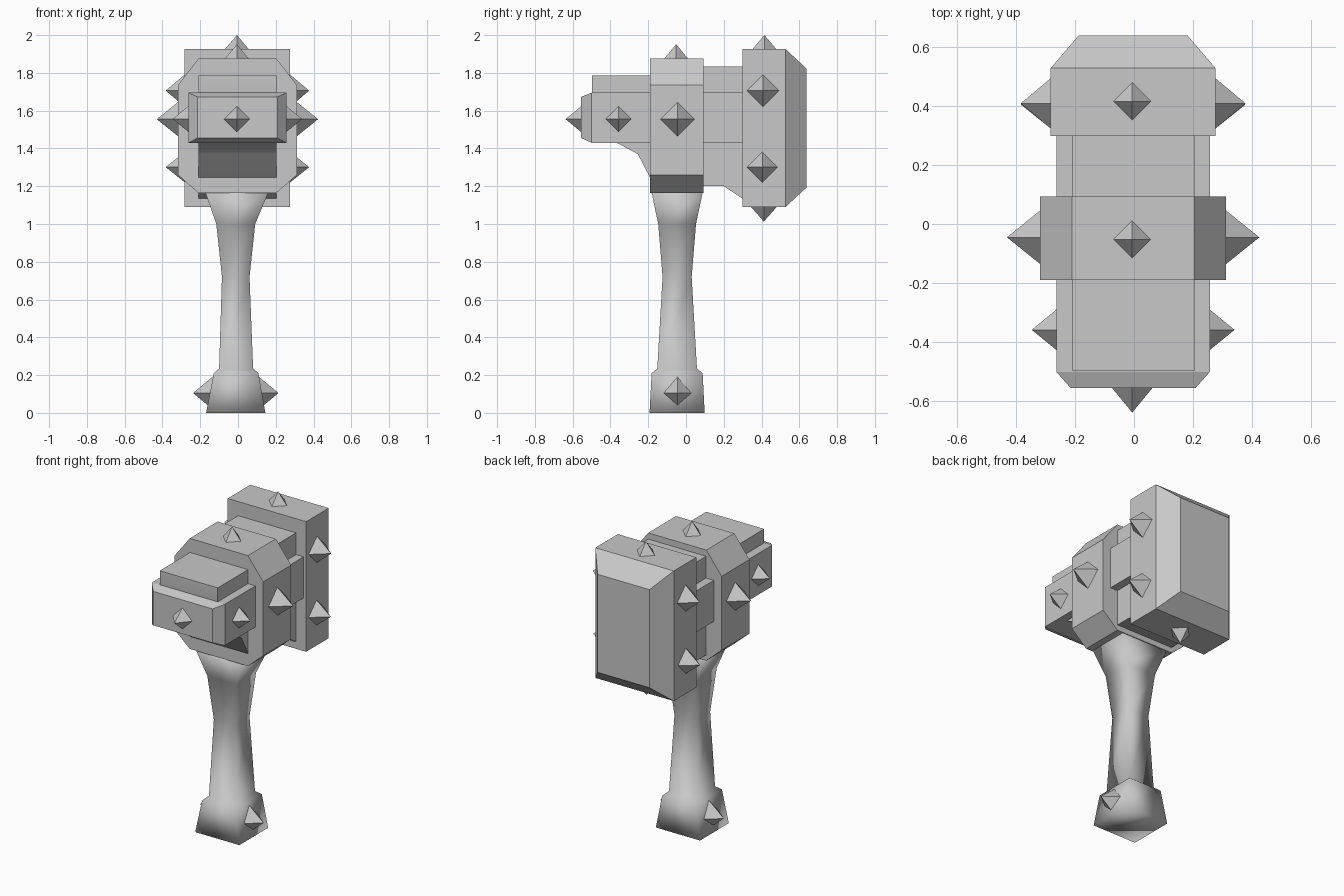
import bpy
import bmesh
from mathutils import Vector, Matrix

cube = bpy.data.objects.get("Cube")
if cube:
    bpy.data.objects.remove(cube, do_unlink=True)

# One stone grey for everything
GREY = (0.58, 0.58, 0.58, 1)
stone = bpy.data.materials.new("stone_grey")
stone.use_nodes = True
stone.diffuse_color = GREY
stone.node_tree.nodes["Principled BSDF"].inputs["Base Color"].default_value = GREY


def finish(name, bm):
    bmesh.ops.recalc_face_normals(bm, faces=bm.faces)
    mesh = bpy.data.meshes.new(name)
    bm.to_mesh(mesh)
    bm.free()
    mesh.materials.append(stone)
    obj = bpy.data.objects.new(name, mesh)
    bpy.context.collection.objects.link(obj)
    return obj


def loft(name, rings):
    """Skin a row of equal rings and cap both ends."""
    bm = bmesh.new()
    rows = [[bm.verts.new(p) for p in ring] for ring in rings]
    n = len(rows[0])
    for a, b in zip(rows, rows[1:]):
        for i in range(n):
            j = (i + 1) % n
            bm.faces.new((a[i], a[j], b[j], b[i]))
    bm.faces.new(rows[0])
    bm.faces.new(rows[-1])
    return finish(name, bm)


def upright(y, half, low, high):
    """Rectangle facing along y."""
    c = MID
    return [(c - half, y, low), (c + half, y, low), (c + half, y, high), (c - half, y, high)]


def spike(name, tip, direction, height, radius, sink=0.03):
    """Four-sided pyramid whose base is sunk into its surface."""
    d = Vector(direction)
    depth = height + sink
    r = radius * depth / height
    bm = bmesh.new()
    place = Matrix.Translation(Vector(tip) - d * depth / 2) @ d.to_track_quat('Z', 'Y').to_matrix().to_4x4()
    bmesh.ops.create_cone(bm, cap_ends=True, segments=4, radius1=r, radius2=0,
                          depth=depth, matrix=place)
    return finish(name, bm)


MID = -0.003

# Square, softly shaded handle with flared pommel: z, centre x, half x, half y
handle_steps = [
    (0.0, -0.012, 0.157, 0.146), (0.21, -0.01, 0.118, 0.135),
    (0.235, -0.01, 0.09, 0.105), (0.72, -0.012, 0.073, 0.077),
    (1.0, -0.012, 0.103, 0.1), (1.17, -0.006, 0.168, 0.136),
]
HY = -0.047
handle = loft("handle", [
    [(c - a, HY - b, z), (c + a, HY - b, z), (c + a, HY + b, z), (c - a, HY + b, z)]
    for z, c, a, b in handle_steps])
for poly in handle.data.polygons:
    poly.use_smooth = True

# Narrow core running the length of the head, with a curved throat
core_profile = [
    (-0.497, 1.46), (-0.497, 1.785), (-0.1, 1.785), (-0.1, 1.835), (0.32, 1.835),
    (0.32, 1.12), (0.2, 1.2), (-0.1, 1.2), (-0.19, 1.245), (-0.255, 1.37),
    (-0.37, 1.432), (-0.48, 1.432),
]
core = loft("head_core", [[(x, y, z) for y, z in core_profile] for x in (-0.208, 0.204)])
bpy.context.view_layer.objects.active = core
core.select_set(True)
bpy.ops.object.shade_smooth_by_angle(angle=0.7)
core.select_set(False)

# Wide nose block with chamfered front
loft("nose_block", [upright(-0.555, 0.211, 1.455, 1.673),
                    upright(-0.5, 0.26, 1.43, 1.695),
                    upright(0.31, 0.26, 1.43, 1.695)])

# Eight-sided collar above the handle
collar_outline = [(0.207, 1.165), (0.315, 1.26), (0.315, 1.735), (0.207, 1.875)]
collar_outline += [(-x, z) for x, z in reversed(collar_outline)]
loft("collar", [[(MID + x, y, z) for x, z in collar_outline] for y in (-0.19, 0.093)])

# Striking plate with chamfered back
loft("striking_plate", [upright(0.298, 0.279, 1.09, 1.926),
                        upright(0.527, 0.279, 1.09, 1.926),
                        upright(0.638, 0.184, 1.193, 1.823)])

# Mirrored side spikes: tip reach, y, z, height, radius
side_spikes = {
    "collar": (0.427, -0.045, 1.555, 0.112, 0.09),
    "plate_upper": (0.38, 0.408, 1.706, 0.1, 0.084),
    "plate_lower": (0.38, 0.404, 1.301, 0.1, 0.08),
    "nose": (0.343, -0.358, 1.556, 0.083, 0.068),
    "pommel": (0.226, -0.045, 0.105, 0.09, 0.075),
}
for part, (reach, y, z, h, r) in side_spikes.items():
    mid = -0.012 if part == "pommel" else MID
    for side, sign in (("left", 1), ("right", -1)):
        spike(f"{part}_spike_{side}", (mid + sign * reach, y, z), (sign, 0, 0), h, r)

# Single spikes on the centre line
spike("collar_spike_top", (-0.006, -0.052, 1.952), (0, 0, 1), 0.077, 0.063)
spike("plate_spike_top", (-0.006, 0.415, 2.0), (0, 0, 1), 0.075, 0.064)
spike("plate_spike_bottom", (-0.006, 0.412, 1.013), (0, 0, -1), 0.077, 0.068)
spike("nose_spike_front", (-0.006, -0.638, 1.555), (0, -1, 0), 0.083, 0.068)
